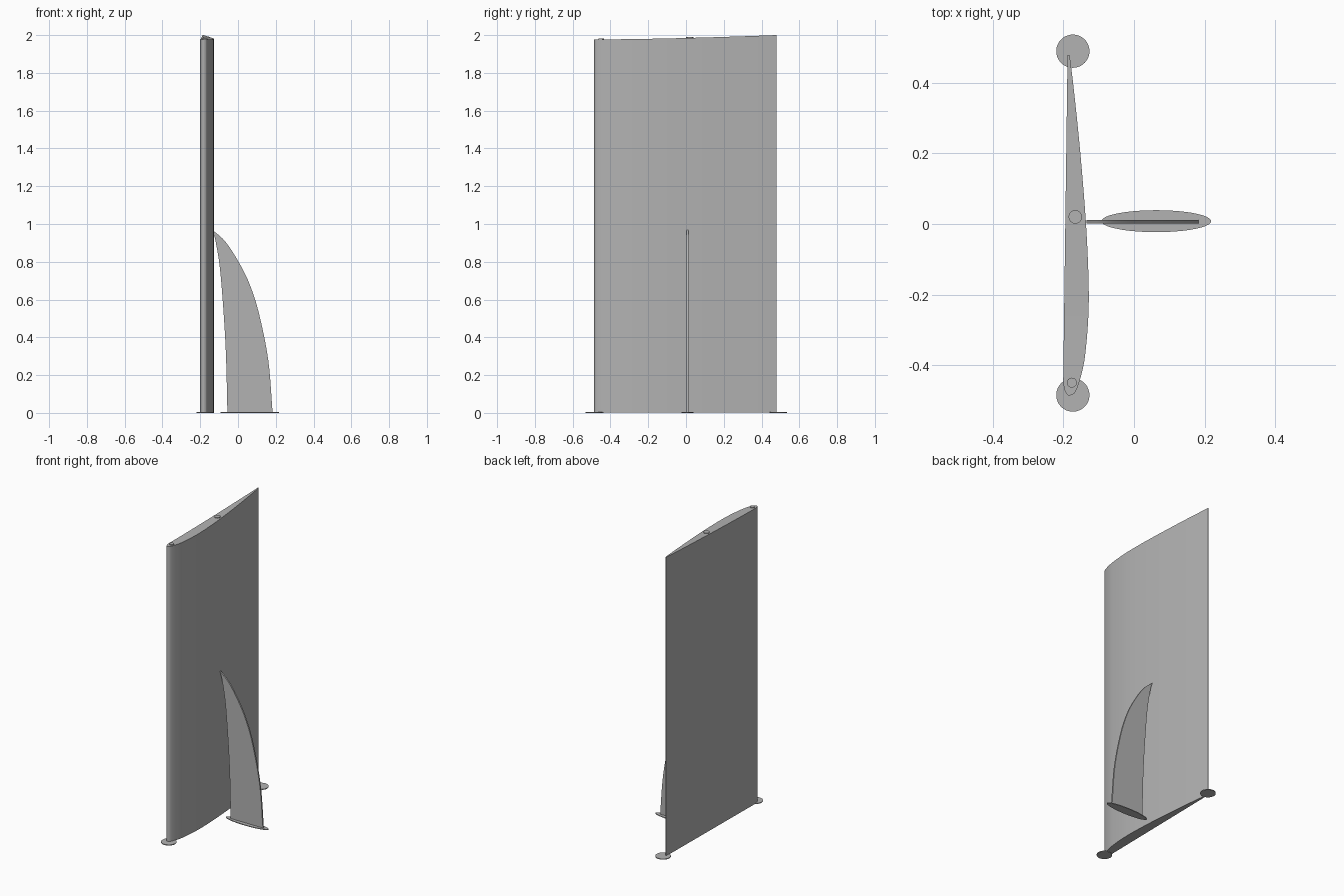
import bpy, bmesh, math
from mathutils import Vector

cube = bpy.data.objects.get("Cube")
if cube:
    bpy.data.objects.remove(cube, do_unlink=True)

grey = bpy.data.materials.new("plain grey")
grey.use_nodes = True
colour = (0.45, 0.45, 0.45, 1)
grey.diffuse_color = colour
grey.node_tree.nodes["Principled BSDF"].inputs["Base Color"].default_value = colour


def finish(name, bm, smooth=True):
    bmesh.ops.remove_doubles(bm, verts=bm.verts, dist=0.00005)
    bmesh.ops.recalc_face_normals(bm, faces=bm.faces)
    mesh = bpy.data.meshes.new(name)
    bm.to_mesh(mesh)
    bm.free()
    mesh.materials.append(grey)
    ob = bpy.data.objects.new(name, mesh)
    bpy.context.collection.objects.link(ob)
    if smooth:
        bpy.ops.object.select_all(action='DESELECT')
        ob.select_set(True)
        bpy.context.view_layer.objects.active = ob
        bpy.ops.object.shade_smooth_by_angle(angle=math.radians(30))
    return ob


def spline(points, steps=6):
    """Smooth curve through the points."""
    p = [Vector(q) for q in points]
    p = [2 * p[0] - p[1]] + p + [2 * p[-1] - p[-2]]
    out = []
    for a, b, c, d in zip(p, p[1:], p[2:], p[3:]):
        for i in range(steps):
            t = i / steps
            out.append(0.5 * (2 * b + (c - a) * t + (2 * a - 5 * b + 4 * c - d) * t ** 2
                              + (3 * b - a - 3 * c + d) * t ** 3))
    return out + [p[-2]]


def cylinder(name, x, y, rx, ry, z0, z1, segments=48):
    bm = bmesh.new()
    bmesh.ops.create_cone(bm, cap_ends=True, segments=segments,
                          radius1=1, radius2=1, depth=z1 - z0)
    for v in bm.verts:
        v.co = (x + v.co.x * rx, y + v.co.y * ry, v.co.z + (z0 + z1) / 2)
    return finish(name, bm)


# Tall wing-shaped panel: curved face, nearly flat back, rising top edge
curved_side = spline([(-0.182, -0.486), (-0.166, -0.475), (-0.15, -0.43), (-0.137, -0.36),
                      (-0.128, -0.22), (-0.134, -0.03), (-0.15, 0.18), (-0.168, 0.36),
                      (-0.182, 0.478)])


def back_x(y):
    x = -0.2 + 0.0134 * (y + 0.42)
    k = min(1, max(0, (-0.44 - y) / 0.046))
    return x + 0.0185 * (1 - math.sqrt(1 - k * k))


def top_z(y):
    return 1.977 + 0.023 * ((y + 0.486) / 0.964) ** 1.6


bm = bmesh.new()
rings = []
for p in curved_side:
    y = max(p.y, -0.486)
    front, back = p.x, min(back_x(y), p.x)
    rings.append([bm.verts.new(c) for c in ((front, y, 0.002), (front, y, top_z(y)),
                                            (back, y, top_z(y)), (back, y, 0.002))])
for a, b in zip(rings, rings[1:]):
    for i in range(4):
        j = (i + 1) % 4
        bm.faces.new((a[i], a[j], b[j], b[i]))
bm.faces.new(rings[0])
bm.faces.new(rings[-1])
finish("wing_panel", bm)

# Curved blade fin standing beside the panel
outer = spline([(-0.135, 0.968), (-0.07, 0.91), (0, 0.805), (0.06, 0.685),
                (0.11, 0.53), (0.16, 0.28), (0.183, 0.004)])
inner = spline([(-0.135, 0.968), (-0.117, 0.9), (-0.092, 0.73),
                (-0.066, 0.36), (-0.056, 0.004)])
bm = bmesh.new()
outline = outer + inner[:0:-1]
face = bm.faces.new([bm.verts.new((p.x, 0.002, p.y)) for p in outline])
side = bmesh.ops.extrude_face_region(bm, geom=[face])["geom"]
bmesh.ops.translate(bm, vec=(0, 0.01, 0),
                    verts=[g for g in side if isinstance(g, bmesh.types.BMVert)])
finish("blade_fin", bm)

# Thin base plates
cylinder("fin_base", 0.063, 0.008, 0.155, 0.031, 0, 0.005, 64)
for label, y in (("rear", 0.489), ("front", -0.484)):
    cylinder(label + "_foot", -0.173, y, 0.047, 0.047, 0, 0.005)

# Rod ends on the top edge
cylinder("middle_rod", -0.166, 0.02, 0.019, 0.019, 1.9, 1.99, 32)
cylinder("front_rod", -0.176, -0.449, 0.014, 0.014, 1.9, 1.983, 32)
